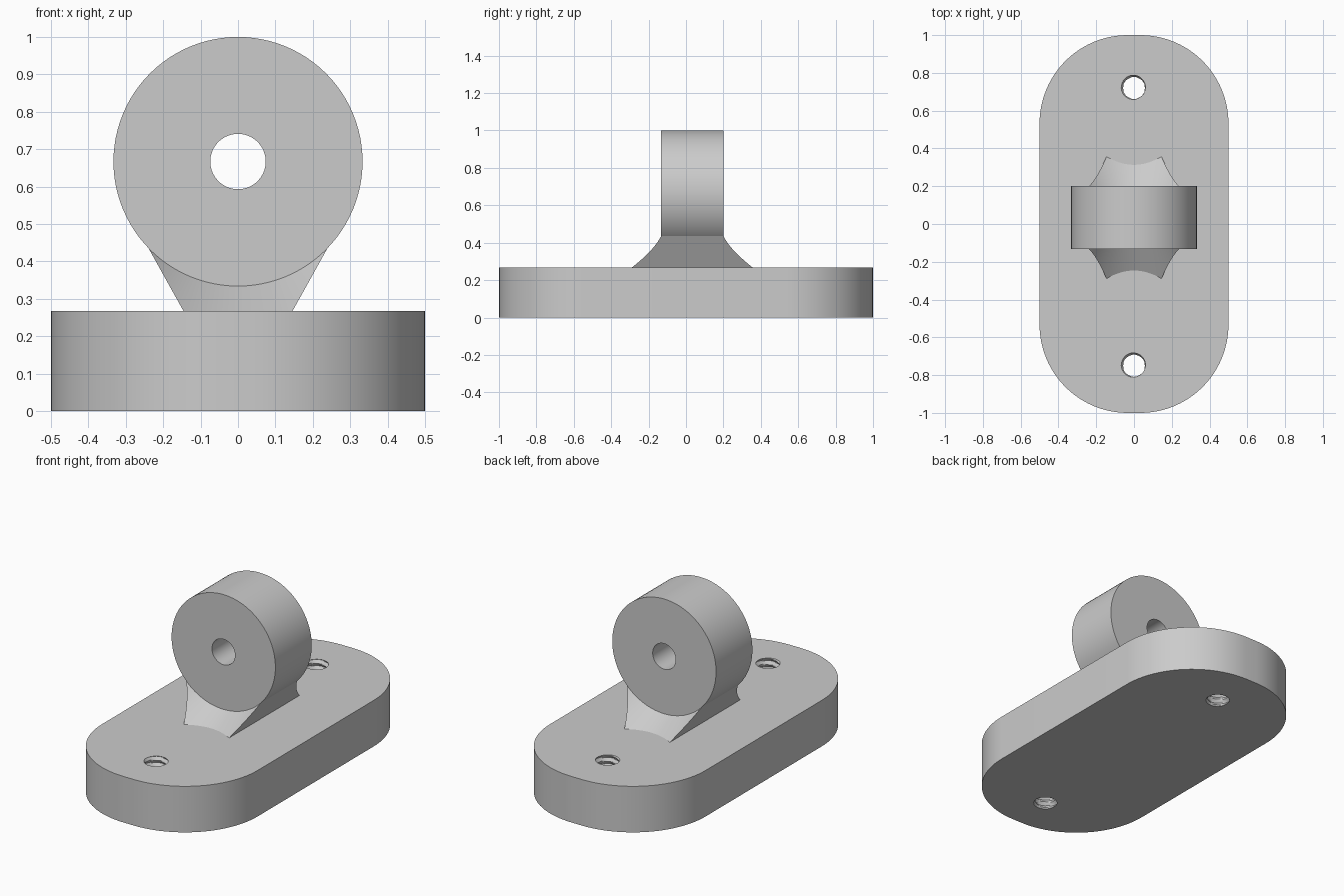
import bpy, bmesh
from math import sin, cos, pi, tau, radians

cube = bpy.data.objects.get("Cube")
if cube:
    bpy.data.objects.remove(cube, do_unlink=True)

grey = bpy.data.materials.new("light grey")
grey.use_nodes = True
grey.diffuse_color = (0.6, 0.6, 0.6, 1)
grey.node_tree.nodes["Principled BSDF"].inputs["Base Color"].default_value = grey.diffuse_color

PLATE_TOP = 0.267
EYE_Z, EYE_R, BORE_R = 0.667, 0.333, 0.074
EYE_FRONT, EYE_BACK = -0.133, 0.2
FLARE = 1.69                  # run along y per unit of radius on the flared neck


def make_object(name, bm, helper=False):
    bmesh.ops.recalc_face_normals(bm, faces=bm.faces)
    mesh = bpy.data.meshes.new(name)
    bm.to_mesh(mesh)
    bm.free()
    obj = bpy.data.objects.new(name, mesh)
    bpy.context.collection.objects.link(obj)
    mesh.materials.append(grey)
    if helper:
        obj.hide_render = True
    return obj


def tube(bm, rings, closed=False):
    """Skin a list of vertex rings, capping the ends unless closed."""
    n = len(rings[0])
    pairs = list(zip(rings, rings[1:]))
    if closed:
        pairs.append((rings[-1], rings[0]))
    for a, b in pairs:
        for i in range(n):
            j = (i + 1) % n
            bm.faces.new((a[i], a[j], b[j], b[i]))
    if not closed:
        bm.faces.new(rings[0])
        bm.faces.new(rings[-1])


def lathe_y(name, profile, closed=False, helper=False, n=96):
    """Turn (y, radius) points around the eye axis."""
    bm = bmesh.new()
    rings = [[bm.verts.new((r * cos(tau * i / n), y, EYE_Z + r * sin(tau * i / n)))
              for i in range(n)] for y, r in profile]
    tube(bm, rings, closed)
    return make_object(name, bm, helper)


def prism(name, points, depth):
    """Extrude a planar outline along a vector."""
    bm = bmesh.new()
    rings = [[bm.verts.new([p[k] + t * depth[k] for k in range(3)]) for p in points]
             for t in (0, 1)]
    tube(bm, rings)
    return make_object(name, bm)


def thread_cutter(name, y, inner=0.057, groove=0.014, pitch=0.036, n=32, rows=6):
    """Screw-shaped cutter with a helical V groove."""
    bm = bmesh.new()
    rings = []
    for k in range(int((PLATE_TOP + 0.04) / pitch * rows) + 1):
        ring = []
        for i in range(n):
            phase = (k / rows - i / n) % 1
            r = inner + groove * (1 - abs(2 * phase - 1))
            ring.append(bm.verts.new((r * cos(tau * i / n), y + r * sin(tau * i / n),
                                      -0.017 + k * pitch / rows)))
        rings.append(ring)
    tube(bm, rings)
    bmesh.ops.triangulate(bm, faces=[f for f in bm.faces if len(f.verts) == 4])
    return make_object(name, bm, helper=True)


def cut(obj, cutters):
    """Subtract the cutters, apply the result and remove them."""
    for cutter in cutters:
        mod = obj.modifiers.new("cut", 'BOOLEAN')
        mod.operation, mod.solver, mod.object = 'DIFFERENCE', 'EXACT', cutter
    bpy.context.view_layer.update()
    graph = bpy.context.evaluated_depsgraph_get()
    mesh = bpy.data.meshes.new_from_object(obj.evaluated_get(graph))
    obj.modifiers.clear()
    obj.data = mesh
    for cutter in cutters:
        bpy.data.objects.remove(cutter, do_unlink=True)


# Base plate with rounded corners
HALF_X, HALF_Y, CORNER, STEPS = 0.5, 1.0, 0.467, 24
outline = []
for q, (sx, sy) in enumerate(((1, 1), (-1, 1), (-1, -1), (1, -1))):
    for s in range(STEPS + 1):
        a = (q + s / STEPS) * pi / 2
        outline.append((sx * (HALF_X - CORNER) + CORNER * cos(a),
                        sy * (HALF_Y - CORNER) + CORNER * sin(a), 0))
plate = prism("base_plate", outline, (0, 0, PLATE_TOP))

# Threaded screw holes
cut(plate, [thread_cutter("front_thread_cutter", -0.75),
            thread_cutter("back_thread_cutter", 0.72)])

# Eye ring with a through bore
eye = lathe_y("eye_ring", [(EYE_FRONT, BORE_R), (EYE_FRONT, EYE_R),
                           (EYE_BACK, EYE_R), (EYE_BACK, BORE_R)], closed=True)

# Neck: sloped sides, with both ends cut by cones that flare from the ring
low, high = PLATE_TOP - 0.01, 0.46
x_low, x_high = 0.14, 0.253
neck = prism("neck", [(-x_low, -0.42, low), (x_low, -0.42, low),
                      (x_high, -0.42, high), (-x_high, -0.42, high)], (0, 0.9, 0))
INSET, REACH = 0.012, 0.4
cones = []
for name, y, d in (("front_cone", EYE_FRONT, -1), ("back_cone", EYE_BACK, 1)):
    cones.append(lathe_y(name, [(y - d * INSET, EYE_R - INSET / FLARE),
                                (y + d * REACH, EYE_R + REACH / FLARE)],
                         helper=True, n=192))
cut(neck, cones)

# Smooth shading with sharp edges kept
bpy.ops.object.select_all(action='DESELECT')
for obj in (plate, eye, neck):
    obj.select_set(True)
bpy.context.view_layer.objects.active = plate
bpy.ops.object.shade_smooth_by_angle(angle=radians(30))
